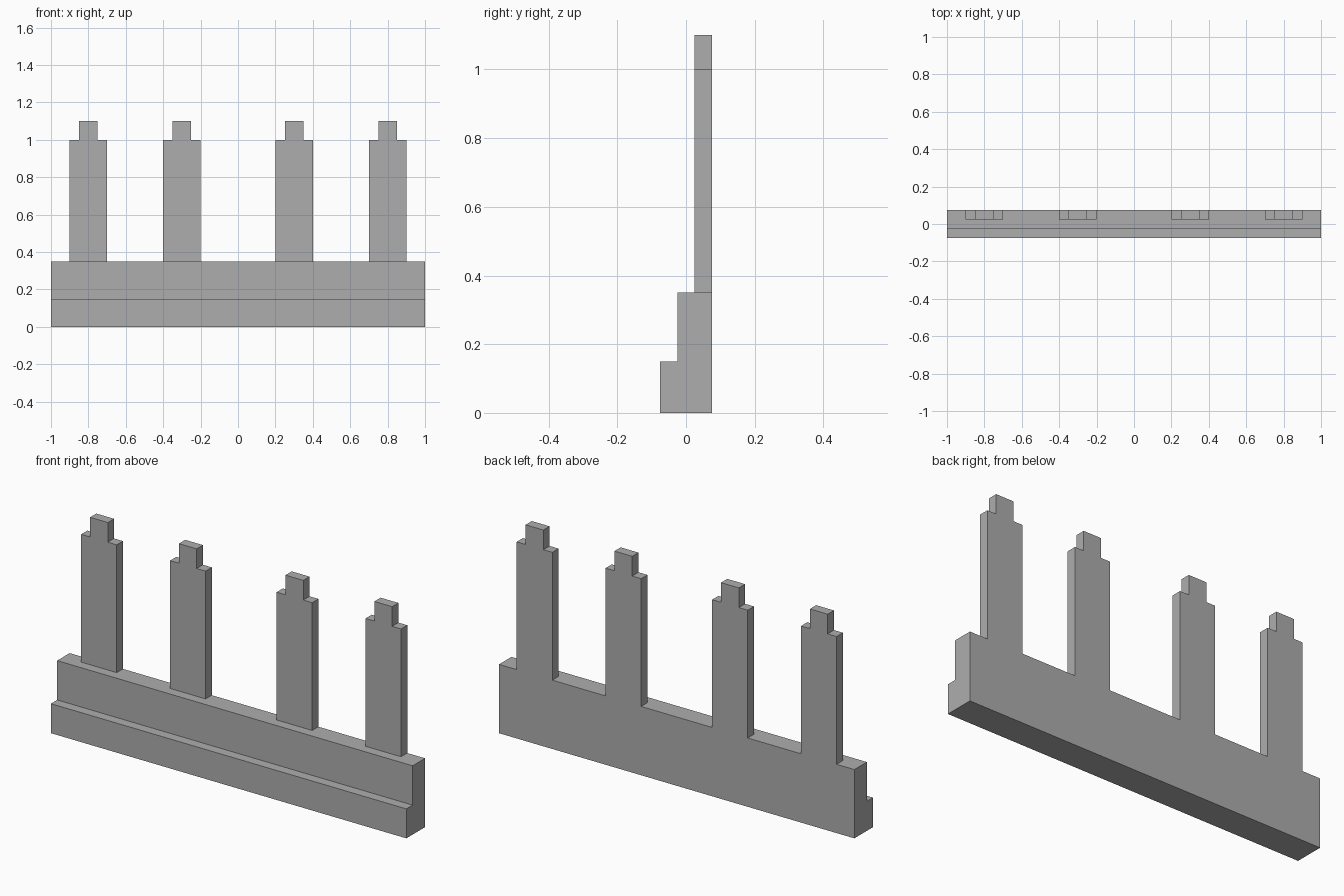
import bpy
import bmesh
from mathutils import Vector

cube = bpy.data.objects.get("Cube")
if cube:
    bpy.data.objects.remove(cube, do_unlink=True)

# One plain grey for the whole model
stone = bpy.data.materials.new("plain_grey")
stone.use_nodes = True
grey = (0.42, 0.42, 0.42, 1.0)
stone.diffuse_color = grey
stone.node_tree.nodes["Principled BSDF"].inputs["Base Color"].default_value = grey


def extrude_profile(name, points, direction):
    """Make a solid by sweeping a flat outline along a direction."""
    bm = bmesh.new()
    face = bm.faces.new([bm.verts.new(p) for p in points])
    swept = bmesh.ops.extrude_face_region(bm, geom=[face])["geom"]
    verts = [v for v in swept if isinstance(v, bmesh.types.BMVert)]
    bmesh.ops.translate(bm, vec=Vector(direction), verts=verts)
    bmesh.ops.recalc_face_normals(bm, faces=bm.faces)
    mesh = bpy.data.meshes.new(name)
    bm.to_mesh(mesh)
    bm.free()
    mesh.materials.append(stone)
    obj = bpy.data.objects.new(name, mesh)
    bpy.context.collection.objects.link(obj)
    return obj


LENGTH = 2.0
BACK, PILLAR_FRONT, WALL_FRONT, STEP_FRONT = 0.075, 0.025, -0.025, -0.075
STEP_TOP, WALL_TOP, SHOULDER, PEAK = 0.15, 0.35, 1.0, 1.1

# Stepped base wall, swept along its length
side = [(STEP_FRONT, 0), (BACK, 0), (BACK, WALL_TOP), (WALL_FRONT, WALL_TOP),
        (WALL_FRONT, STEP_TOP), (STEP_FRONT, STEP_TOP)]
extrude_profile("stepped_base", [(-LENGTH / 2, y, z) for y, z in side], (LENGTH, 0, 0))

# Four thin pillars with narrower caps, flush with the back of the wall
half = [(0.1, WALL_TOP), (0.1, SHOULDER), (0.05, SHOULDER), (0.05, PEAK)]
outline = half + [(-x, z) for x, z in reversed(half)]
pillars = {"outer_right": -0.8, "inner_right": -0.3, "inner_left": 0.3, "outer_left": 0.8}
for place, centre in pillars.items():
    extrude_profile(place + "_pillar",
                    [(centre + x, PILLAR_FRONT, z) for x, z in outline],
                    (0, BACK - PILLAR_FRONT, 0))
